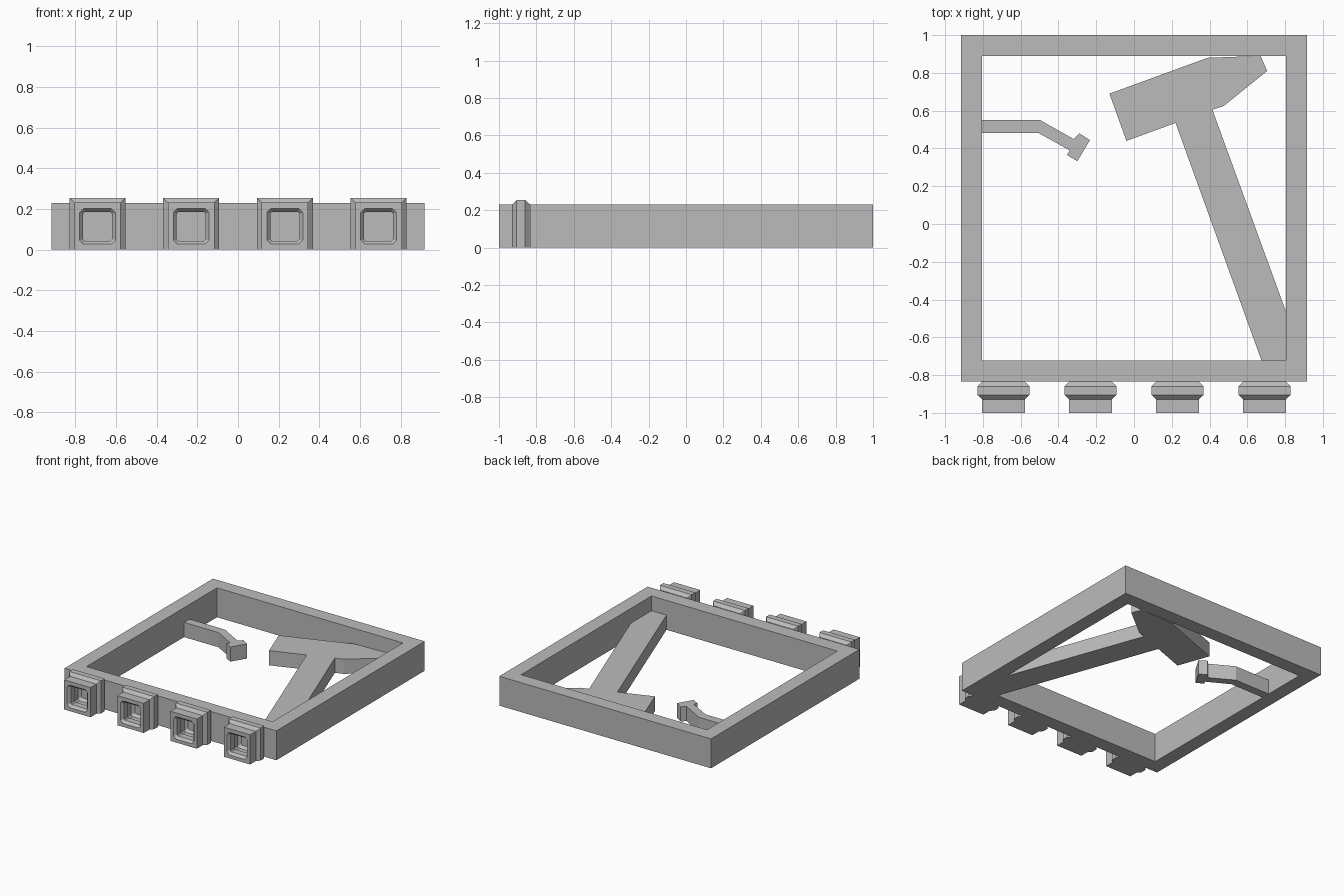
import bpy, bmesh

cube = bpy.data.objects.get("Cube")
if cube:
    bpy.data.objects.remove(cube, do_unlink=True)

grey = bpy.data.materials.new("plain grey")
grey.use_nodes = True
grey.diffuse_color = (0.5, 0.5, 0.5, 1)
grey.node_tree.nodes["Principled BSDF"].inputs["Base Color"].default_value = (0.5, 0.5, 0.5, 1)


def finish(bm, name):
    """Turn a bmesh into a flat-shaded object."""
    bmesh.ops.recalc_face_normals(bm, faces=bm.faces[:])
    mesh = bpy.data.meshes.new(name)
    bm.to_mesh(mesh)
    bm.free()
    mesh.materials.append(grey)
    obj = bpy.data.objects.new(name, mesh)
    bpy.context.collection.objects.link(obj)
    return obj


def loft(bm, rings):
    """Join consecutive rings of equal length with quads."""
    for a, b in zip(rings, rings[1:]):
        n = len(a)
        for i in range(n):
            j = (i + 1) % n
            bm.faces.new((a[i], a[j], b[j], b[i]))


def slab(name, outline, height):
    """Extrude a plan outline upwards from the ground."""
    bm = bmesh.new()
    rings = [[bm.verts.new((x, y, z)) for x, y in outline] for z in (0, height)]
    loft(bm, rings)
    for ring in rings:
        bm.faces.new(ring)
    return finish(bm, name)


# Rectangular frame, open in the middle
HEIGHT = 0.23
bm = bmesh.new()


def frame_ring(half_x, y0, y1, z):
    return [bm.verts.new((x, y, z)) for x, y in
            ((-half_x, y0), (half_x, y0), (half_x, y1), (-half_x, y1))]


outer = [frame_ring(0.917, -0.835, 1.0, z) for z in (0, HEIGHT)]
inner = [frame_ring(0.805, -0.723, 0.89, z) for z in (HEIGHT, 0)]
loft(bm, outer + inner + outer[:1])
finish(bm, "frame")

# Large hammer, with its handle running into the front corner
slab("large_hammer", [
    (-0.13, 0.69), (0.39, 0.88), (0.67, 0.89), (0.705, 0.81), (0.475, 0.625),
    (0.415, 0.605), (0.805, -0.465), (0.805, -0.723), (0.675, -0.723),
    (0.22, 0.535), (-0.04, 0.44)], 0.115)

# Small bent hammer on the side wall
slab("small_hammer", [
    (-0.805, 0.55), (-0.497, 0.55), (-0.32, 0.45), (-0.29, 0.48), (-0.233, 0.444),
    (-0.30, 0.333), (-0.355, 0.365), (-0.34, 0.39), (-0.508, 0.483),
    (-0.805, 0.483)], 0.115)


def socket(name, cx):
    """Hollow square plug with a raised collar, facing the front."""
    bm = bmesh.new()

    def outside(y, half, top):
        return [bm.verts.new((cx + x, y, z)) for x, z in
                ((-half, 0), (half, 0), (half, top), (-half, top))]

    def inside(y, h, c):
        pts = ((-h, c - h), (c - h, -h), (h - c, -h), (h, c - h),
               (h, h - c), (h - c, h), (c - h, h), (-h, h - c))
        return [bm.verts.new((cx + x, y, 0.115 + z)) for x, z in pts]

    # Outer shell from the frame to the mouth
    shell = [outside(*r) for r in (
        (-0.835, 0.115, 0.232), (-0.86, 0.138, 0.255), (-0.905, 0.138, 0.255),
        (-0.928, 0.114, 0.232), (-1.0, 0.114, 0.232))]
    loft(bm, shell)
    # Cavity with a widened chamber behind the collar
    cavity = [inside(*r) for r in (
        (-1.0, 0.088, 0.02), (-0.98, 0.071, 0.008), (-0.93, 0.071, 0.008),
        (-0.905, 0.09, 0.012), (-0.865, 0.09, 0.012), (-0.845, 0.071, 0.008))]
    loft(bm, cavity)
    bm.faces.new(cavity[-1])
    # Front rim between the square edge and the chamfered mouth
    rim, mouth = shell[-1], cavity[0]
    for i in range(4):
        a, b = mouth[2 * i], mouth[2 * i + 1]
        bm.faces.new((rim[i], a, b))
        bm.faces.new((rim[i], b, mouth[(2 * i + 2) % 8], rim[(i + 1) % 4]))
    finish(bm, name)


# Row of four sockets along the front
for i in range(4):
    socket(f"socket_{i + 1}", -0.691 + 0.4607 * i)
